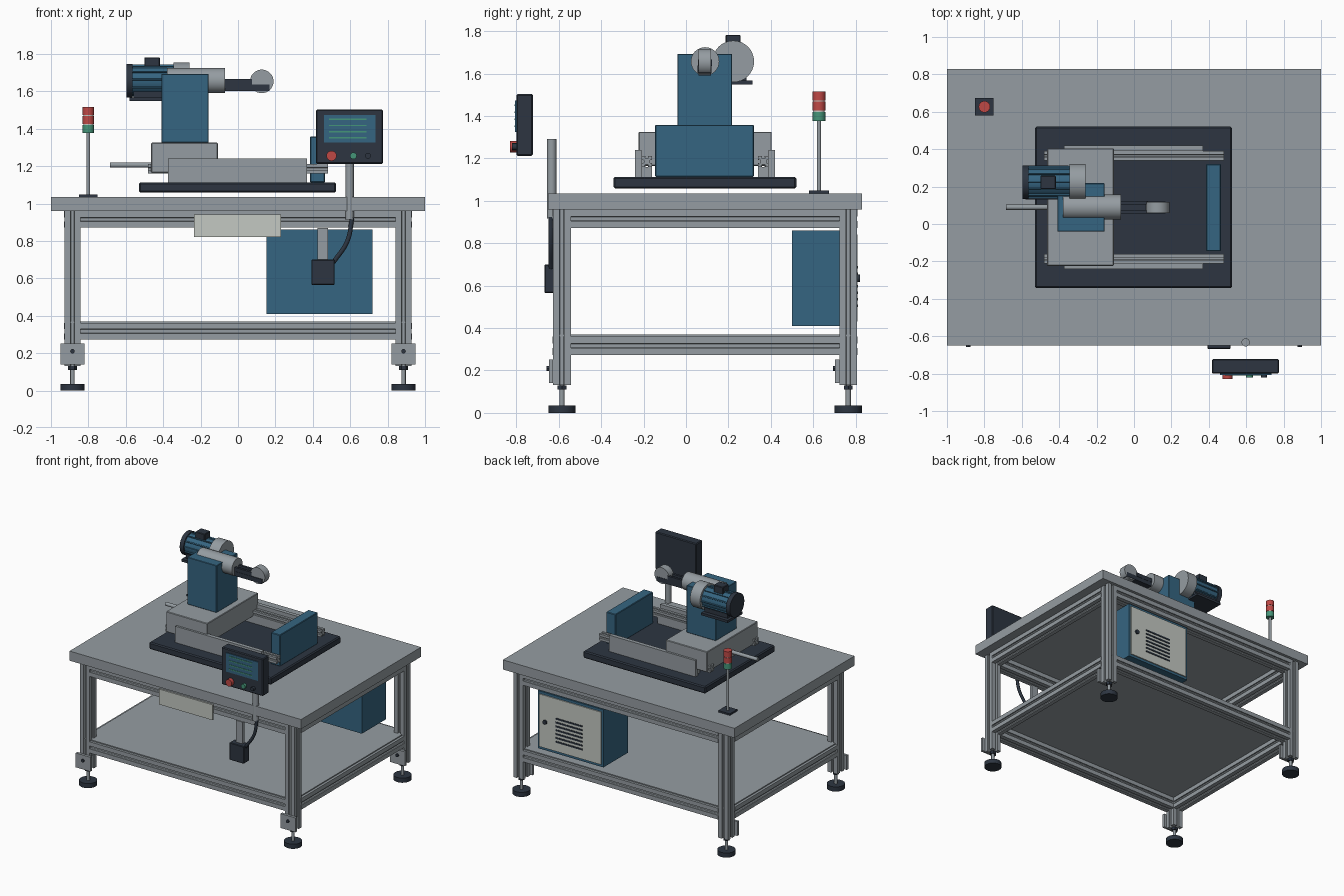
import bpy, bmesh, math
from mathutils import Matrix, Vector

cube = bpy.data.objects.get("Cube")
if cube:
    bpy.data.objects.remove(cube, do_unlink=True)


def material(name, color):
    mat = bpy.data.materials.new(name)
    mat.use_nodes = True
    mat.diffuse_color = (*color, 1)
    mat.node_tree.nodes["Principled BSDF"].inputs["Base Color"].default_value = (*color, 1)
    return mat


grey = material("aluminium_grey", (0.30, 0.335, 0.36))
navy = material("dark_navy", (0.026, 0.036, 0.053))
blue = material("machine_blue", (0.036, 0.13, 0.22))
red = material("signal_red", (0.52, 0.065, 0.06))
green = material("signal_green", (0.06, 0.30, 0.19))
white = material("off_white", (0.55, 0.58, 0.54))


def finish(name, bm, mat):
    """Turn a bmesh into a linked object with sharp edges kept."""
    bmesh.ops.recalc_face_normals(bm, faces=bm.faces)
    mesh = bpy.data.meshes.new(name)
    bm.to_mesh(mesh)
    bm.free()
    mesh.materials.append(mat)
    mesh.polygons.foreach_set("use_smooth", [True] * len(mesh.polygons))
    mesh.set_sharp_from_angle(angle=math.radians(30))
    obj = bpy.data.objects.new(name, mesh)
    bpy.context.scene.collection.objects.link(obj)
    return obj


def box(name, mat, xs, ys, zs, bevel=0):
    bm = bmesh.new()
    bmesh.ops.create_cube(bm, size=1)
    for v in bm.verts:
        v.co = Vector(s[0] + (c + 0.5) * (s[1] - s[0]) for s, c in zip((xs, ys, zs), v.co))
    if bevel:
        bmesh.ops.bevel(bm, geom=bm.edges[:], offset=bevel, segments=1, affect='EDGES')
    return finish(name, bm, mat)


def prism(name, mat, profile, axis, center, length):
    """Extrude a closed 2D profile along an axis, centred on a point."""
    place = {"x": lambda p, q, t: (t, p, q),
             "y": lambda p, q, t: (q, t, p),
             "z": lambda p, q, t: (p, q, t)}[axis]
    bm = bmesh.new()
    face = bm.faces.new([bm.verts.new(place(p, q, -length / 2)) for p, q in profile])
    new = bmesh.ops.extrude_face_region(bm, geom=[face])["geom"]
    moved = [v for v in new if isinstance(v, bmesh.types.BMVert)]
    bmesh.ops.translate(bm, verts=moved, vec=place(0, 0, length))
    bmesh.ops.translate(bm, verts=bm.verts[:], vec=center)
    return finish(name, bm, mat)


def cyl(name, mat, axis, center, radius, length, sides=32):
    step = math.tau / sides
    ring = [(radius * math.cos(i * step), radius * math.sin(i * step)) for i in range(sides)]
    return prism(name, mat, ring, axis, center, length)


def slotted(name, axis, center, width, length):
    """Square bar with a T-slot on each of its four sides."""
    side = [(1, -1), (1, -0.25), (0.8, -0.25), (0.8, -0.45), (0.55, -0.2),
            (0.55, 0.2), (0.8, 0.45), (0.8, 0.25), (1, 0.25)]
    profile = []
    for _ in range(4):
        profile += [(d * width / 2, t * width / 2) for d, t in side]
        side = [(-t, d) for d, t in side]
    return prism(name, grey, profile, axis, center, length)


# Table frame
MID, LEG_X, LEG_Y = 0.09, 0.885, 0.675
box("table_top", grey, (-1, 1), (MID - 0.74, MID + 0.74), (0.96, 1.035))
box("lower_shelf", grey, (-0.91, 0.91), (MID - 0.70, MID + 0.70), (0.36, 0.369))
for level, z in (("lower", 0.317), ("upper", 0.915)):
    for s, side in ((-1, "front"), (1, "back")):
        slotted(f"{level}_{side}_rail", "x", (0, MID + s * LEG_Y, z), 0.088, 2 * LEG_X - 0.08)
    for s, side in ((-1, "right"), (1, "left")):
        slotted(f"{level}_{side}_rail", "y", (s * LEG_X, MID, z), 0.088, 2 * LEG_Y - 0.08)

# Legs with brackets and levelling feet
for sx, across in ((-1, "right"), (1, "left")):
    for sy, along in ((-1, "front"), (1, "back")):
        x, y = sx * LEG_X, MID + sy * LEG_Y
        tag = f"{along}_{across}"
        slotted(f"{tag}_leg", "z", (x, y, 0.546), 0.084, 0.828)
        box(f"{tag}_foot_bracket", grey, (x - 0.064, x + 0.064),
            (y - 0.062, y - 0.042), (0.14, 0.252))
        cyl(f"{tag}_bracket_bolt", navy, "y", (x, y - 0.066, 0.21), 0.012, 0.012, 12)
        cyl(f"{tag}_foot_stem", grey, "z", (x, y, 0.09), 0.012, 0.12, 16)
        cyl(f"{tag}_foot_nut", navy, "z", (x, y, 0.12), 0.024, 0.02, 6)
        cyl(f"{tag}_foot_pad", navy, "z", (x, y, 0.018), 0.064, 0.036)

# Front plate
box("front_plate", white, (-0.235, 0.23), (-0.641, -0.629), (0.82, 0.94))

# Electrical cabinet at the back
box("cabinet", blue, (0.153, 0.72), (0.50, 0.80), (0.41, 0.86))
box("cabinet_door", white, (0.17, 0.703), (0.80, 0.808), (0.43, 0.84))
cyl("cabinet_lock", navy, "y", (0.65, 0.813, 0.635), 0.017, 0.014, 16)
for i in range(7):
    z = 0.50 + i * 0.03
    box(f"cabinet_vent_{i + 1}", navy, (0.33, 0.56), (0.806, 0.812), (z, z + 0.012))

# Control panel on its post
cyl("panel_post", grey, "z", (0.597, -0.633, 1.103), 0.022, 0.375)
box("panel_housing", navy, (0.417, 0.775), (-0.80, -0.722), (1.212, 1.503), 0.006)
box("panel_screen", blue, (0.46, 0.735), (-0.806, -0.798), (1.325, 1.472))
for i in range(4):
    z = 1.348 + i * 0.033
    box(f"screen_line_{i + 1}", green, (0.487, 0.687), (-0.809, -0.804), (z, z + 0.007))
for name, mat, x, radius, depth in (("stop", red, 0.50, 0.027, 0.03),
                                    ("start", green, 0.617, 0.018, 0.02),
                                    ("reset", navy, 0.695, 0.015, 0.02)):
    cyl(f"{name}_button", mat, "y", (x, -0.80 - depth / 2, 1.255), radius, depth, 20)

# Pedal box with hanger and cable
box("pedal_hanger", grey, (0.425, 0.482), (-0.634, -0.61), (0.66, 0.87))
box("pedal_box", navy, (0.392, 0.517), (-0.667, -0.60), (0.565, 0.70), 0.004)
curve = bpy.data.curves.new("panel_cable", "CURVE")
curve.dimensions = "3D"
curve.bevel_depth = 0.012
curve.bevel_resolution = 2
curve.resolution_u = 8
curve.materials.append(navy)
spline = curve.splines.new("BEZIER")
path = [(0.61, 0.925), (0.585, 0.80), (0.51, 0.685)]
spline.bezier_points.add(len(path) - 1)
for point, (x, z) in zip(spline.bezier_points, path):
    point.co = (x, -0.637, z)
    point.handle_left_type = point.handle_right_type = "AUTO"
bpy.context.scene.collection.objects.link(bpy.data.objects.new("panel_cable", curve))

# Signal tower
TX, TY = -0.80, 0.627
box("tower_base", navy, (TX - 0.05, TX + 0.05), (TY - 0.046, TY + 0.046), (1.035, 1.048))
cyl("tower_pole", grey, "z", (TX, TY, 1.21), 0.01, 0.34, 16)
cyl("tower_core", white, "z", (TX, TY, 1.445), 0.027, 0.13, 16)
for i, mat in enumerate((green, red, red)):
    cyl(f"tower_light_{i + 1}", mat, "z", (TX, TY, 1.398 + i * 0.048), 0.031, 0.043, 16)

# Machine bed
box("base_plate", navy, (-0.53, 0.525), (-0.342, 0.52), (1.058, 1.113), 0.008)
for s, side in ((-1, "front"), (1, "back")):
    y = MID + s * 0.315
    box(f"{side}_cheek", grey, (-0.375, 0.37), (y - 0.015, y + 0.015), (1.113, 1.24))
    slotted(f"{side}_slide_rail", "x", (0, MID + s * 0.275, 1.185), 0.05, 0.96)
    box(f"{side}_rail_support", grey, (-0.36, 0.36),
        (y - s * 0.04 - 0.025, y - s * 0.04 + 0.025), (1.113, 1.16))
box("end_stop", blue, (0.385, 0.465), (-0.145, 0.32), (1.113, 1.358), 0.004)
box("carriage", grey, (-0.465, -0.108), (-0.224, 0.404), (1.165, 1.325), 0.004)
cyl("carriage_rod", grey, "x", (-0.555, MID, 1.206), 0.014, 0.26, 20)

# Column and spindle head
box("column", blue, (-0.41, -0.157), (-0.04, 0.218), (1.325, 1.693), 0.003)
AXIS_Z = 1.657
cyl("spindle", grey, "x", (-0.225, MID, AXIS_Z), 0.067, 0.31)
for s, side in ((-1, "front"), (1, "back")):
    y = MID + s * 0.024
    box(f"{side}_arm_bar", navy, (-0.08, 0.075), (y - 0.009, y + 0.009), (1.635, 1.667))
box("arm", navy, (-0.08, 0.168), (0.055, 0.121), (1.602, 1.637))
cyl("contact_wheel", grey, "y", (0.127, 0.089, 1.653), 0.063, 0.058)

# Ribbed motor beside the spindle
MY = 0.223
teeth = 12
ribs = []
for i in range(teeth):
    for turn, radius in ((0, 0.079), (0.25, 0.079), (0.5, 0.079), (0.75, 0.079),
                         (0.8, 0.086), (0.95, 0.086)):
        a = math.tau * (i + turn) / teeth
        ribs.append((radius * math.cos(a), radius * math.sin(a)))
prism("motor_body", blue, ribs, "x", (-0.455, MY, AXIS_Z), 0.23)
cyl("motor_fan_cover", navy, "x", (-0.58, MY, AXIS_Z), 0.09, 0.034)
cyl("motor_flange", grey, "x", (-0.303, MY, AXIS_Z), 0.098, 0.086)
box("motor_terminal_box", navy, (-0.50, -0.418), (0.186, 0.258), (1.72, 1.782), 0.004)
box("motor_foot", navy, (-0.58, -0.35), (0.13, 0.314), (1.548, 1.567))
for s, side in ((-1, "front"), (1, "back")):
    y = MY + s * 0.05
    box(f"motor_{side}_foot_web", navy, (-0.56, -0.36), (y - 0.012, y + 0.012), (1.56, 1.60))
